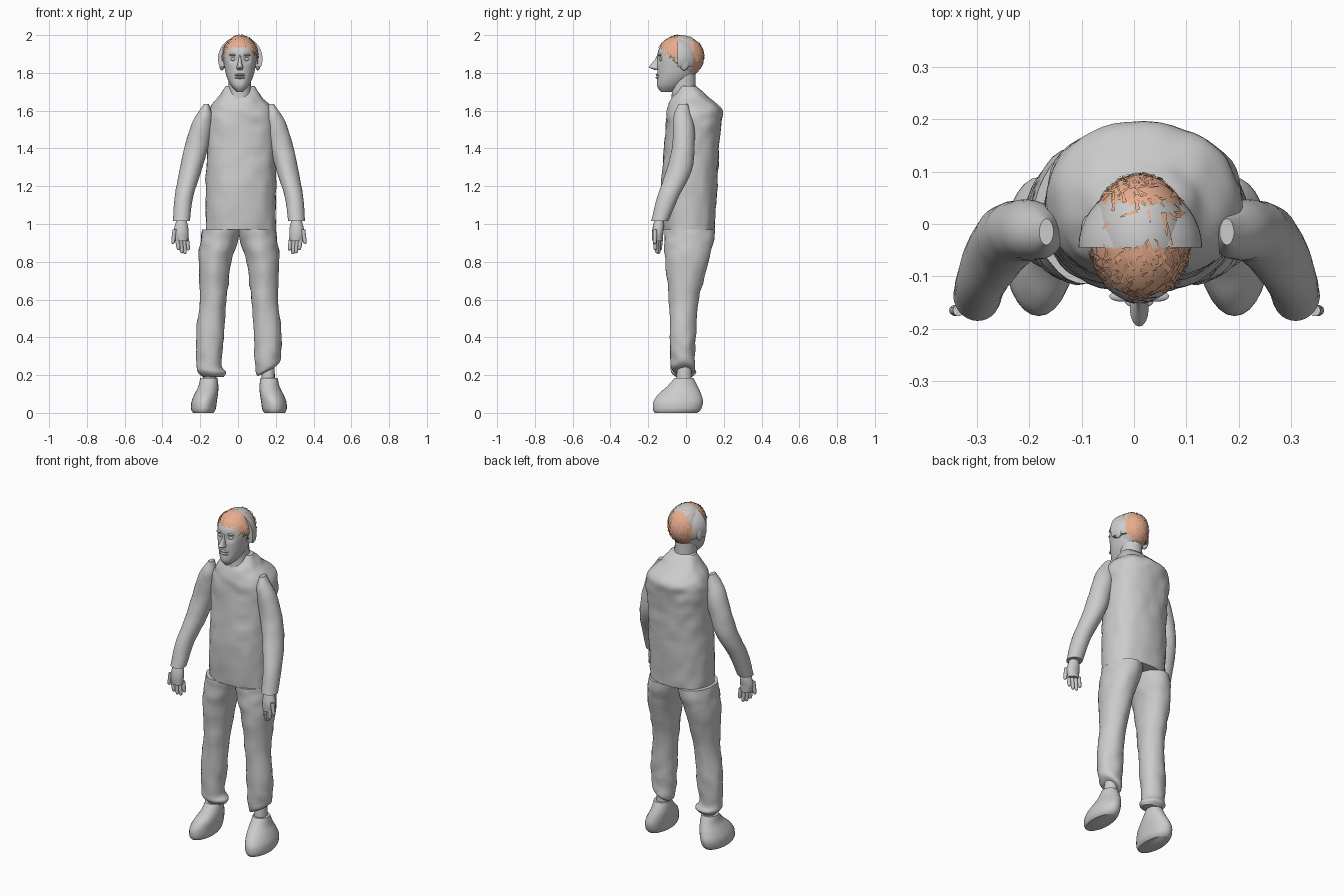
import bpy, bmesh, math, random
from mathutils import Vector, Matrix, noise

random.seed(4)
if "Cube" in bpy.data.objects:
    bpy.data.objects.remove(bpy.data.objects["Cube"], do_unlink=True)


def material(name, rgb):
    m = bpy.data.materials.new(name)
    m.use_nodes = True
    m.diffuse_color = (*rgb, 1)
    m.node_tree.nodes["Principled BSDF"].inputs["Base Color"].default_value = (*rgb, 1)
    return m


GREY = material("plain grey", (0.6, 0.6, 0.6))
TAN = material("hair tan", (0.8, 0.42, 0.27))
parts = []
MID = 0.01  # centre line of the body


def finish(name, bm, tan_rule=None):
    bmesh.ops.recalc_face_normals(bm, faces=bm.faces)
    for f in bm.faces:
        f.material_index = int(bool(tan_rule and tan_rule(f.calc_center_median())))
    mesh = bpy.data.meshes.new(name)
    bm.to_mesh(mesh)
    bm.free()
    mesh.materials.append(GREY)
    mesh.materials.append(TAN)
    obj = bpy.data.objects.new(name, mesh)
    bpy.context.collection.objects.link(obj)
    parts.append(obj)


def spline(a, b, c, d, t):
    return b + 0.5 * t * (c - a + t * (2*a - 5*b + 4*c - d + t * (3*(b - c) + d - a)))


def loft(name, rings, sides=28, steps=4, power=2.0, wrinkle=0, mirror=None, deform=None):
    """Rings are (z, x0, x1, y0, y1[, slope]); mirror is the sum of both sides' x."""
    rings = [tuple(r) + (0,) * (6 - len(r)) for r in rings]
    n = len(rings)
    full = []
    for i in range(n - 1):
        quad = [rings[max(0, min(n - 1, i + k))] for k in (-1, 0, 1, 2)]
        for s in range(steps):
            full.append([spline(*v, s / steps) for v in zip(*quad)])
    full.append(rings[-1])
    bm = bmesh.new()
    loops = []
    for z, x0, x1, y0, y1, slope in full:
        loop = []
        for k in range(sides):
            a = math.tau * k / sides
            c, s = math.cos(a), math.sin(a)
            dx = math.copysign(abs(c) ** (2 / power), c) * (x1 - x0) / 2
            dy = math.copysign(abs(s) ** (2 / power), s) * (y1 - y0) / 2
            p = Vector(((x0 + x1) / 2 + dx, (y0 + y1) / 2 + dy, z + slope * dx))
            p += Vector((c, s, 0)) * noise.noise(p * 18) * wrinkle
            if deform:
                p = deform(p)
            if mirror is not None:
                p.x = mirror - p.x
            loop.append(bm.verts.new(p))
        loops.append(loop)
    for lo, hi in zip(loops, loops[1:]):
        for k in range(sides):
            j = (k + 1) % sides
            bm.faces.new((lo[k], lo[j], hi[j], hi[k]))
    bm.faces.new(loops[0])
    bm.faces.new(loops[-1])
    finish(name, bm)


def ball(name, centre, radii, trim=None, tan_rule=None, segments=24):
    bm = bmesh.new()
    bmesh.ops.create_uvsphere(bm, u_segments=segments, v_segments=segments * 2 // 3, radius=1)
    bmesh.ops.transform(bm, matrix=Matrix.Translation(centre) @ Matrix.Diagonal((*radii, 1)), verts=bm.verts)
    if trim:
        trim(bm)
    finish(name, bm, tan_rule)


# Torso in a loose jumper
loft("torso", [(0.97, -.17, .20, -.12, .15), (1.2, -.17, .20, -.13, .165), (1.4, -.165, .2, -.115, .175),
               (1.54, -.17, .205, -.105, .187), (1.61, -.15, .185, -.1, .187), (1.67, -.108, .13, -.075, .12),
               (1.73, -.07, .09, -.03, .055)], sides=48, steps=6, power=2.3, wrinkle=.008)

# Sleeves and hands
sleeve = [(1.635, -.18, -.155, -.04, .01), (1.57, -.225, -.135, -.065, .03), (1.5, -.255, -.14, -.07, .045),
          (1.4, -.285, -.16, -.075, .045), (1.28, -.31, -.195, -.105, .03), (1.15, -.335, -.235, -.15, -.035),
          (1.015, -.345, -.255, -.185, -.095)]
palm = [(1.04, -.32, -.28, -.16, -.12), (.99, -.335, -.265, -.175, -.115), (.95, -.342, -.262, -.18, -.12),
        (.91, -.332, -.265, -.178, -.122)]


def digit(name, x, y, top, bottom, lean, mirror):
    loft(name, [(top + (bottom - top) * t, x + lean * t - r, x + lean * t + r, y - r, y + r)
                for t, r in ((0, .011), (.5, .011), (.9, .009), (1, .003))], sides=10, mirror=mirror)


# Trousers, socks and shoes
leg = [(.972, -.19, .01, -.115, .15), (.9, -.2, -.005, -.115, .145), (.8, -.21, -.035, -.11, .12),
       (.6, -.202, -.06, -.09, .066), (.4, -.222, -.073, -.085, .052)]
cuffs = {"right": [(.26, -.22, -.085, -.08, .04), (.215, -.215, -.065, -.08, .055), (.19, -.19, -.075, -.05, .035)],
         "left": [(.3, -.218, -.075, -.08, .045, -.1), (.235, -.21, -.085, -.075, .05, -.45),
                  (.215, -.17, -.095, -.045, .035, -.5)]}
sock = [(.28, -.18, -.12, -.04, .025), (.2, -.185, -.115, -.05, .03), (.16, -.185, -.115, -.05, .03)]
shoe = [(0, -.238, -.13, -.165, .06), (.02, -.248, -.118, -.175, .08), (.06, -.246, -.112, -.172, .09),
        (.1, -.23, -.106, -.145, .08), (.14, -.21, -.104, -.1, .062), (.185, -.2, -.108, -.06, .04)]

for side, flip in (("right", None), ("left", MID)):
    loft(side + "_sleeve", sleeve, wrinkle=.003, mirror=flip)
    loft(side + "_palm", palm, sides=16, mirror=flip)
    for i, tip in enumerate((.862, .845, .84, .86)):
        digit(f"{side}_finger_{i + 1}", -.322 + .017 * i, -.163 + .009 * i, .925, tip, .008, flip)
    digit(side + "_thumb", -.335, -.165, .97, .895, -.01, flip)
    loft(side + "_trouser_leg", leg + cuffs[side], sides=32, steps=5, wrinkle=.007, mirror=flip)
    loft(side + "_sock", sock, sides=16, mirror=flip)
    loft(side + "_shoe", shoe, mirror=flip)

# Neck and head
loft("neck", [(1.64, -.06, .08, -.08, .06), (1.7, -.05, .07, -.075, .053), (1.8, -.05, .07, -.08, .05)])
EYES = [Vector((MID + s * .034, -.14, 1.872)) for s in (-1, 1)]


def sockets(p):
    for e in EYES:
        p.y += .014 * math.exp(-((p - e).length / .02) ** 2)
    return p


skull = [(1.698, -.015, -.132, -.07), (1.73, -.045, -.153, -.02), (1.78, -.07, -.152, .035),
         (1.83, -.082, -.152, .065), (1.88, -.088, -.153, .08), (1.93, -.083, -.142, .08),
         (1.97, -.062, -.105, .05), (1.99, -.03, -.07, .01)]
loft("head", [(z, MID + x, MID - x, y0, y1) for z, x, y0, y1 in skull], sides=64, steps=7,
     power=2.15, deform=sockets)
loft("nose", [(z, MID - w, MID + w, y, -.13) for z, w, y in
              ((1.9, .006, -.15), (1.87, .008, -.165), (1.84, .014, -.19), (1.828, .018, -.194),
               (1.815, .012, -.165))], sides=16)
for i, z in enumerate((1.79, 1.775)):
    ball(("upper_lip", "lower_lip")[i], (MID, -.146, z), (.028, .015, .007))
for side, eye, s in (("right", EYES[0], -1), ("left", EYES[1], 1)):
    ball(side + "_eye", eye + Vector((0, .009, 0)), (.015, .011, .009))
    ball(side + "_brow", eye + Vector((0, .002, .023)), (.023, .01, .006))
    ball(side + "_ear", (MID + s * .095, -.01, 1.855), (.016, .028, .042))

# Hair shell with a bare grey middle
HAIR = Vector((.012, -.03, 1.885))
SIZE = Vector((.095, .125, .115))


def hairline(y):
    return 1.82 - .9 * y


def is_tan(c):
    return c.y < -.045 or c.y > .04


def trim_hair(bm):
    low = [f for f in bm.faces if f.calc_center_median().z < hairline(f.calc_center_median().y)]
    bmesh.ops.delete(bm, geom=low, context="FACES")


def trim_band(bm):
    for point, normal in (((0, -.045, 0), (0, -1, 0)), ((0, 0, 1.83), (0, 0, -1))):
        bmesh.ops.bisect_plane(bm, geom=bm.verts[:] + bm.edges[:] + bm.faces[:],
                               plane_co=point, plane_no=normal, clear_outer=True)
        bmesh.ops.holes_fill(bm, edges=[e for e in bm.edges if e.is_boundary], sides=0)


ball("hair", HAIR, SIZE, trim_hair, is_tan, segments=48)
ball("head_band", (.012, -.045, 1.875), (.118, .12, .118), trim_band, lambda c: c.y > .04, segments=40)

# Loose locks lying over the shell
locks = bmesh.new()
while len(locks.faces) < 260:
    d = Vector([random.gauss(0, 1) for _ in range(3)]).normalized()
    p = HAIR + d * SIZE
    if p.z < hairline(p.y) - .015 or not (is_tan(p) or random.random() < .12):
        continue
    along = d.cross(Vector([random.gauss(0, 1) for _ in range(3)])).normalized()
    across = d.cross(along) * random.uniform(.002, .006)
    along *= random.uniform(.012, .025)
    p += d * .002
    locks.faces.new([locks.verts.new(q) for q in
                     (p - along - across, p + along - across * .3, p + along + across * .3, p - along + across)])
finish("hair_locks", locks, lambda c: True)

# Smooth shading with sharp rims
bpy.ops.object.select_all(action="DESELECT")
for obj in parts:
    obj.select_set(True)
bpy.context.view_layer.objects.active = parts[0]
bpy.ops.object.shade_smooth_by_angle(angle=math.radians(45))
